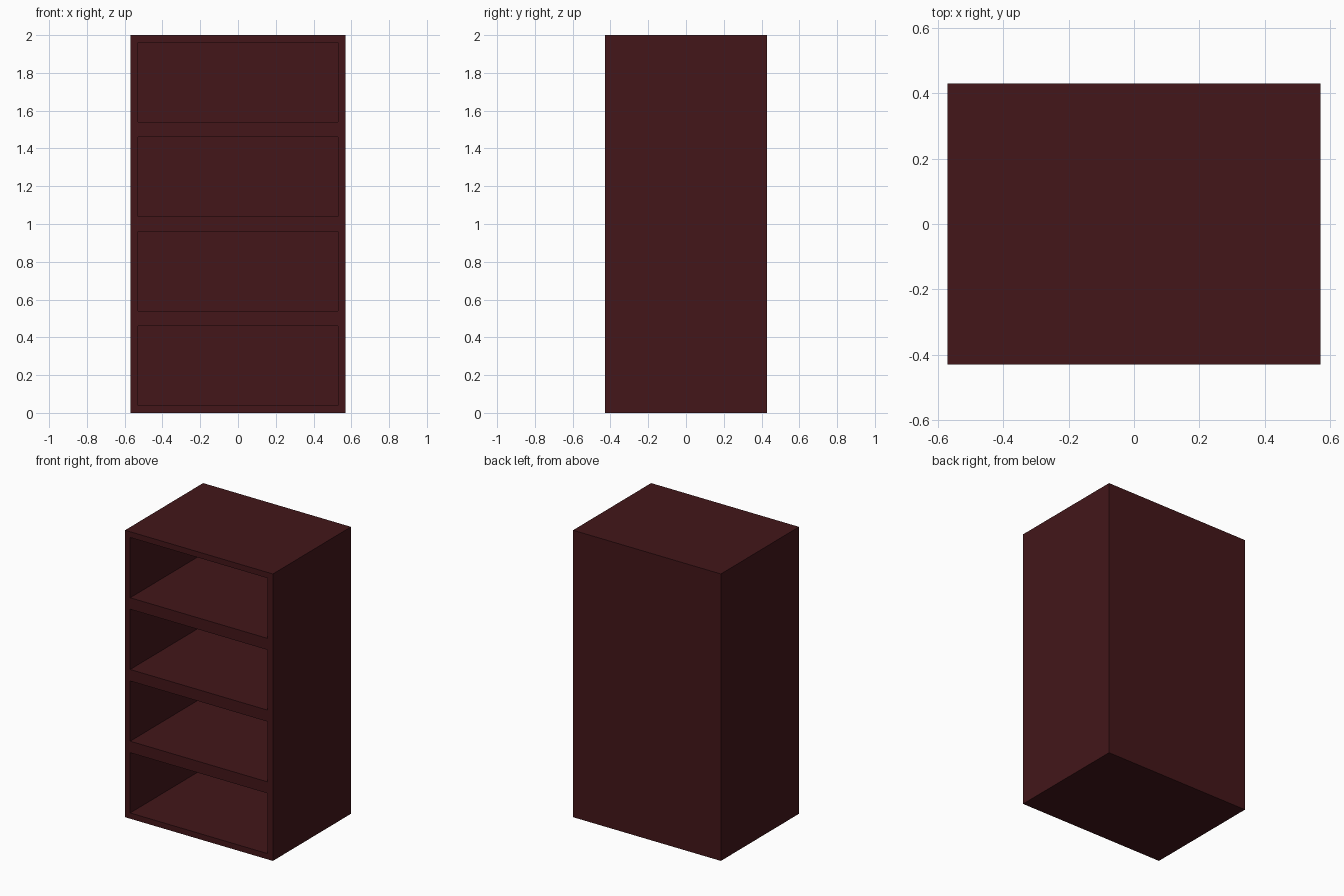
import bpy, bmesh
from mathutils import Vector, Matrix

if "Cube" in bpy.data.objects:
    bpy.data.objects.remove(bpy.data.objects["Cube"])

W, D, H = 1.14, 0.86, 2.0
WALL, BAYS = 0.04, 4

bm = bmesh.new()

# solid carcass block standing on the ground
bmesh.ops.create_cube(bm, size=1, matrix=Matrix.Translation((0, 0, H / 2)) @ Matrix.Diagonal((W, D, H, 1)))

# split into equal bays
for i in range(1, BAYS):
    bmesh.ops.bisect_plane(bm, geom=bm.verts[:] + bm.edges[:] + bm.faces[:],
                           plane_co=(0, 0, H * i / BAYS), plane_no=(0, 0, 1))

# frame each bay on the front, then push the opening back to a thin rear panel
bm.normal_update()
fronts = [f for f in bm.faces if f.normal.y < -0.9]
bmesh.ops.inset_individual(bm, faces=fronts, thickness=WALL, use_even_offset=True)
ext = bmesh.ops.extrude_discrete_faces(bm, faces=fronts)
for f in ext["faces"]:
    bmesh.ops.translate(bm, verts=f.verts[:], vec=Vector((0, D - WALL, 0)))
bmesh.ops.recalc_face_normals(bm, faces=bm.faces[:])

mesh = bpy.data.meshes.new("bookcase")
bm.to_mesh(mesh)
bm.free()
bookcase = bpy.data.objects.new("bookcase", mesh)
bpy.context.collection.objects.link(bookcase)

# dark red-brown wood
wood = bpy.data.materials.new("dark_wood")
wood.diffuse_color = (0.056, 0.008, 0.010, 1)
wood.use_nodes = True
wood.node_tree.nodes["Principled BSDF"].inputs["Base Color"].default_value = wood.diffuse_color
mesh.materials.append(wood)
